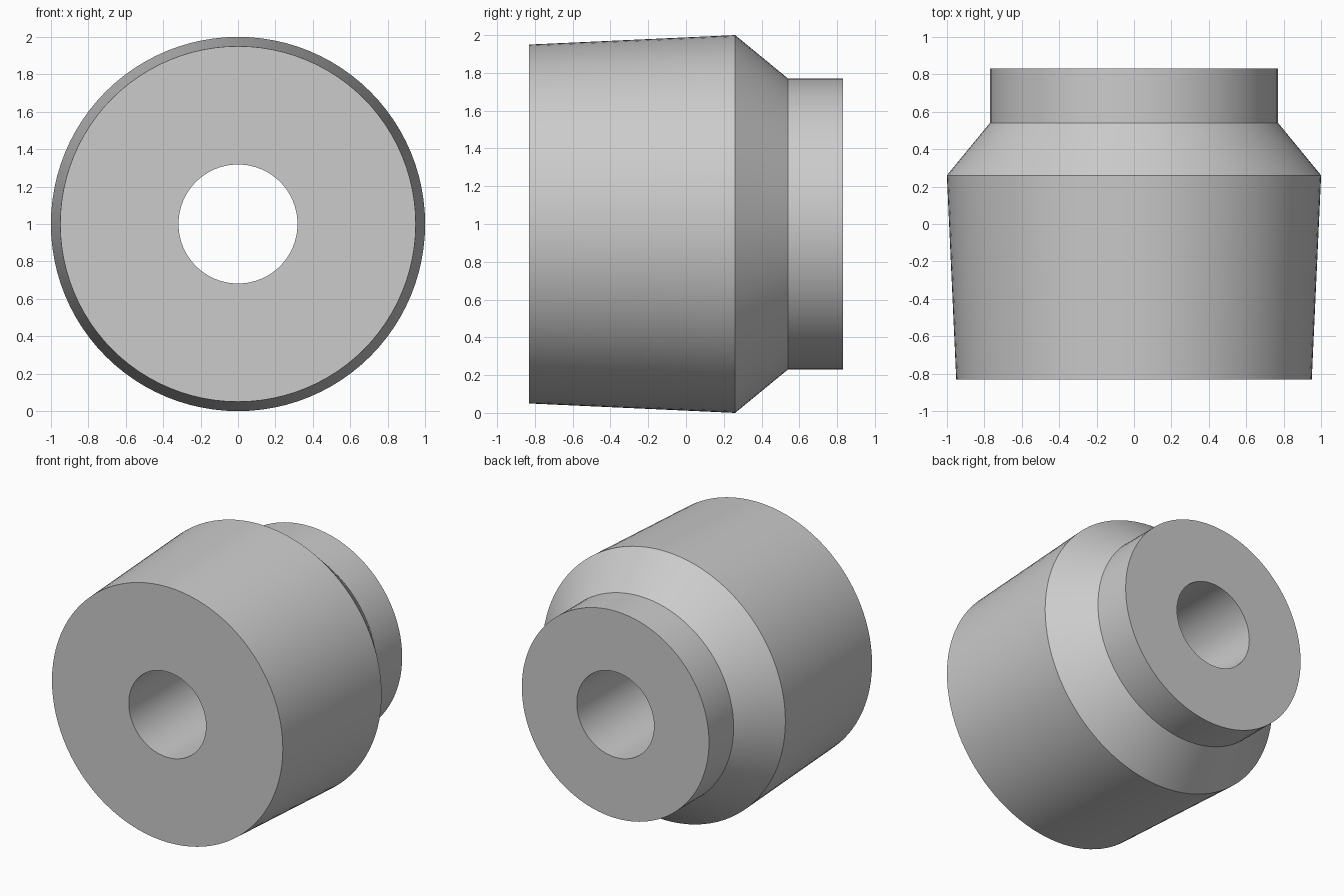
import bpy, bmesh, math

if "Cube" in bpy.data.objects:
    bpy.data.objects.remove(bpy.data.objects["Cube"])

SEGMENTS = 96
AXIS_Z = 1.0

# Closed cross-section as (y, radius): tapered body, shoulder, collar, bore
PROFILE = [(-0.83, 0.95), (0.26, 1.0), (0.54, 0.77), (0.83, 0.77),
           (0.83, 0.318), (-0.83, 0.318)]


def lathe(name, profile):
    """Revolve a closed profile around the horizontal y axis."""
    bm = bmesh.new()
    rings = []
    for y, r in profile:
        ring = []
        for i in range(SEGMENTS):
            a = 2 * math.pi * i / SEGMENTS
            ring.append(bm.verts.new((r * math.cos(a), y, AXIS_Z + r * math.sin(a))))
        rings.append(ring)
    for k, ring in enumerate(rings):
        nxt = rings[(k + 1) % len(rings)]
        for i in range(SEGMENTS):
            j = (i + 1) % SEGMENTS
            bm.faces.new((ring[i], ring[j], nxt[j], nxt[i]))
    bmesh.ops.recalc_face_normals(bm, faces=bm.faces)
    mesh = bpy.data.meshes.new(name)
    bm.to_mesh(mesh)
    bm.free()
    obj = bpy.data.objects.new(name, mesh)
    bpy.context.collection.objects.link(obj)
    return obj


# Bushing with through bore
bushing = lathe("stepped_bushing", PROFILE)
bpy.context.view_layer.objects.active = bushing
bushing.select_set(True)
bpy.ops.object.shade_smooth_by_angle(angle=math.radians(25))
